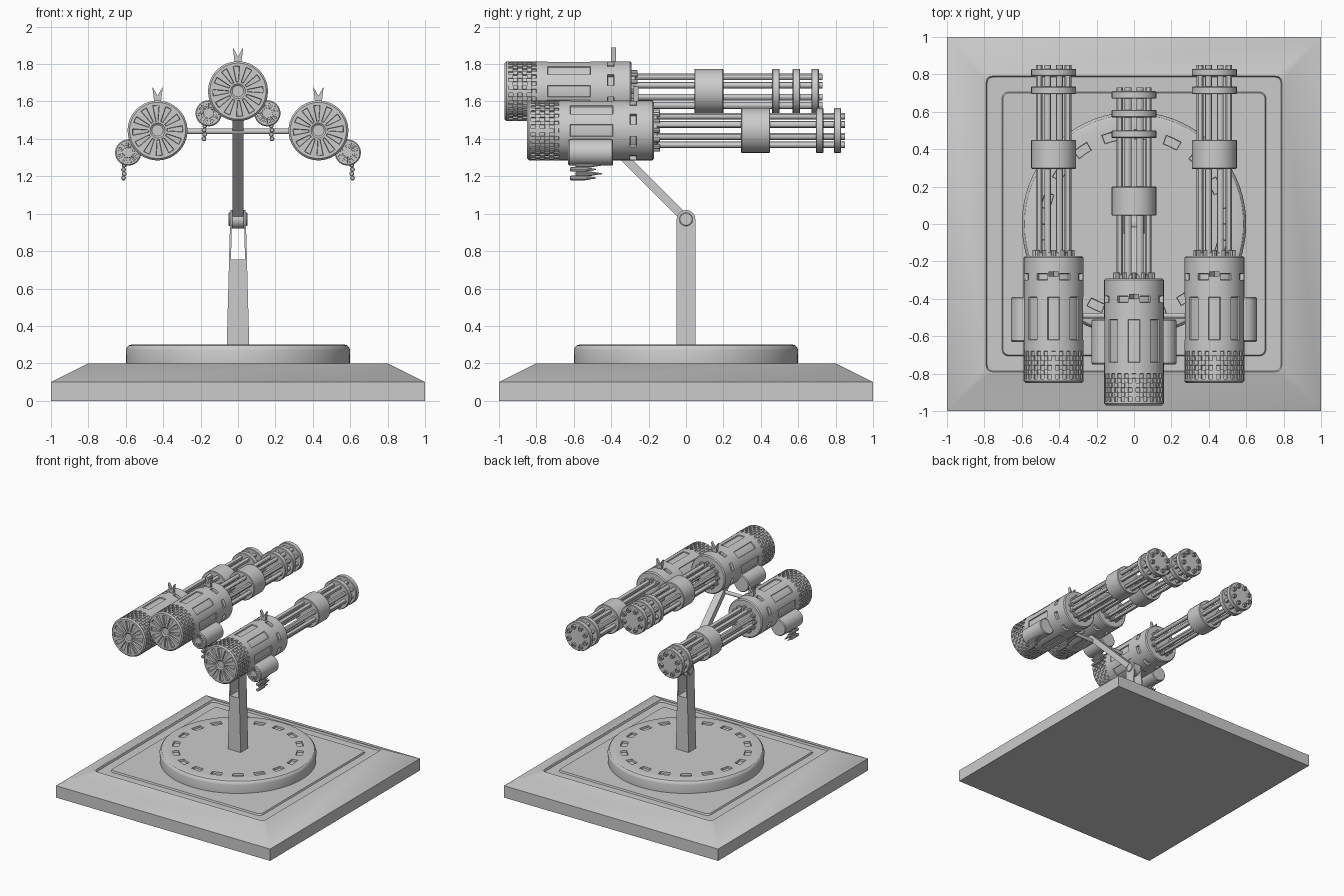
import bpy, bmesh
from math import pi, sin, cos, radians
from mathutils import Matrix, Vector

if "Cube" in bpy.data.objects:
    bpy.data.objects.remove(bpy.data.objects["Cube"])

AXIS = {'x': Matrix.Rotation(pi / 2, 4, 'Y'), 'y': Matrix.Rotation(-pi / 2, 4, 'X'), 'z': Matrix()}


def finish(name, bm):
    bmesh.ops.recalc_face_normals(bm, faces=bm.faces)
    me = bpy.data.meshes.new(name)
    bm.to_mesh(me)
    bm.free()
    ob = bpy.data.objects.new(name, me)
    bpy.context.collection.objects.link(ob)
    return ob


def lathe(name, profile, segs=24, at=(0, 0, 0), axis='z', carve=(), phase=0.0):
    """Spin (radius, height) pairs; carve = (ring, period, width, offset, depth)."""
    bm = bmesh.new()
    m = Matrix.Translation(at) @ AXIS[axis]
    rings = [[bm.verts.new(m @ Vector((r * cos((j + phase) * 2 * pi / segs),
                                       r * sin((j + phase) * 2 * pi / segs), h)))
              for j in range(segs)] for r, h in profile]
    grid = [[bm.faces.new((a[j], a[(j + 1) % segs], b[(j + 1) % segs], b[j])) for j in range(segs)]
            for a, b in zip(rings, rings[1:])]
    bm.faces.new(rings[0])
    bm.faces.new(rings[-1])
    bmesh.ops.recalc_face_normals(bm, faces=bm.faces)
    bm.normal_update()
    for ring, period, width, offset, depth in carve:
        faces = [f for j, f in enumerate(grid[ring]) if (j + offset) % period < width]
        if width == 1:
            bmesh.ops.inset_individual(bm, faces=faces, thickness=0.001, depth=-depth)
        else:
            bmesh.ops.inset_region(bm, faces=faces, thickness=0.002, depth=-depth, use_even_offset=True)
    return finish(name, bm)


def tube(name, r, a, b, at=(0, 0, 0), axis='y', segs=24, bevel=0.004):
    return lathe(name, [(r - bevel, a), (r, a + bevel), (r, b - bevel), (r - bevel, b)], segs, at, axis)


def prism(name, pts, vec):
    """Closed outline swept along a vector."""
    bm = bmesh.new()
    a = [bm.verts.new(p) for p in pts]
    b = [bm.verts.new(Vector(p) + Vector(vec)) for p in pts]
    bm.faces.new(a)
    bm.faces.new(b)
    n = len(a)
    for i in range(n):
        bm.faces.new((a[i], a[(i + 1) % n], b[(i + 1) % n], b[i]))
    return finish(name, bm)


# Base: stepped square plinth with a rounded groove in its top
def rounded_square(h, r, z, n=5):
    return [(sx * 1.0 * (h - r) + r * cos(q + k * pi / 2 / n), sy * (h - r) + r * sin(q + k * pi / 2 / n), z)
            for sx, sy, q in ((1, 1, 0), (-1, 1, pi / 2), (-1, -1, pi), (1, -1, 1.5 * pi))
            for k in range(n + 1)]


bm = bmesh.new()
loops = [[bm.verts.new(p) for p in rounded_square(*s)] for s in
         ((1, 0, 0), (1, 0, .1), (.8, .03, .2), (.79, .03, .2), (.785, .03, .185),
          (.705, .03, .185), (.7, .03, .198))]
for a, b in zip(loops, loops[1:]):
    for i in range(len(a)):
        k = (i + 1) % len(a)
        bm.faces.new((a[i], a[k], b[k], b[i]))
bm.faces.new(loops[0])
bm.faces.new(loops[-1])
bmesh.ops.remove_doubles(bm, verts=bm.verts, dist=1e-5)
finish("base_plinth", bm)

# Turntable with a circle of slots
lathe("turntable", [(.597, .19), (.6, .27), (.595, .285), (.585, .296), (.57, .3), (.505, .3), (.455, .3), (.3, .3)],
      72, carve=[(5, 4, 2, 0, .015)])

# Post, fork plates and pivot
bm = bmesh.new()
low = [bm.verts.new((x * .055, y * .05, .29)) for x, y in ((-1, -1), (1, -1), (1, 1), (-1, 1))]
top = [bm.verts.new((x * .042, y * .05, .755)) for x, y in ((-1, -1), (1, -1), (1, 1), (-1, 1))]
bm.faces.new(low)
bm.faces.new(top)
for i in range(4):
    k = (i + 1) % 4
    bm.faces.new((low[i], low[k], top[k], top[i]))
finish("post_core", bm)
for s in (-1, 1):
    outline = [(-.05, .29), (.05, .29)] + [(.05 * cos(t * pi / 12), .97 + .05 * sin(t * pi / 12)) for t in range(13)]
    prism("fork_plate", [(s * (.06 - .018 * (z - .3) / .67), y, z) for y, z in outline], (-s * .01, 0, 0))
tube("pivot_hub", .05, -.033, .033, (0, 0, .97), 'x')
tube("pivot_pin", .036, -.05, .05, (0, 0, .97), 'x')

# Slanted arm and crossbar
d = Vector((0, -1, 1)).normalized()
n = Vector((0, 1, 1)).normalized() * .023
c = Vector((0, 0, .97))
prism("slanted_arm", [c + n + Vector((sx * .03, 0, 0)) if up else c - n + Vector((sx * .03, 0, 0))
                      for sx, up in ((-1, 1), (1, 1), (1, 0), (-1, 0))], d * .8)
tube("crossbar", .015, -.32, .32, (0, -.49, 1.44), 'x', 16)


# Ammunition pod with a neck to the gun and a hanging cartridge belt
def pod(x, y, z, s):
    at = (x + s * .157, y, z - .118)
    lathe("ammo_pod", [(.015, -.63), (.025, -.63), (.055, -.63), (.064, -.63), (.07, -.624), (.07, -.396), (.064, -.39)],
          32, at, 'y', carve=[(1, 2, 1, 0, .008)])
    u = Vector((s * .8, 0, -.6))
    v = Vector((s * .6, 0, .8)) * .055
    o = Vector((x, y - .61, z))
    prism("pod_neck", [o + u * .1 + v, o + u * .18 + v, o + u * .18 - v, o + u * .1 - v], (0, .2, 0))
    for k in range(4):
        lathe("cartridge", [(.009, -.59), (.013, -.585), (.013, -.51), (.009, -.49), (.003, -.45)], 10,
              (x + s * (.178 + .004 * (k % 2)), y - .03 * (k % 2), z - .185 - k * .023), 'y')
    prism("belt_link", [(x + s * .175, y - .56, z - .17), (x + s * .185, y - .56, z - .17),
                        (x + s * .185, y - .56, z - .265), (x + s * .175, y - .56, z - .265)], (0, .04, 0))


# Rotary gun: carved housing, hub, barrels, clamp, rings and sight
def gun(x, y, z, clamp, rings, pods):
    at = (x, y, z)
    prof = [(.03, -.842), (.04, -.85), (.05, -.85), (.135, -.85), (.15, -.85), (.16, -.84)]
    prof += [(.16, -.83 + .025 * i) for i in range(7)]
    prof += [(.16, h) for h in (-.62, -.39, -.30, -.265, -.18)] + [(.152, -.172), (.12, -.172)]
    carve = [(2, 4, 2, 0, .012), (13, 6, 3, 0, .008), (15, 6, 3, 3, .02)]
    carve += [(6 + i, 2, 1, i % 2, .008) for i in range(6)]
    lathe("gun_housing", prof, 48, at, 'y', carve, -1.5)
    tube("barrel_hub", .098, -.18, -.15, at)
    for k in range(12):
        a = k * pi / 6
        tube("hub_stud", .013, -.18, -.14, (x + .1 * cos(a), y, z + .1 * sin(a)), 'y', 8, .002)
    for k in range(8):
        a = (k + .5) * pi / 4
        lathe("barrel", [(.009, .8), (.009, .85), (.018, .85), (.018, -.17)], 12,
              (x + .083 * cos(a), y, z + .083 * sin(a)), 'y')
    tube("barrel_clamp", .12, clamp, clamp + .155, at, segs=32)
    for r in rings:
        tube("barrel_ring", .12, r, r + .04, at, segs=32)
    prism("sight", [(x + a, y - .28, z + b) for a, b in
                    ((-.018, .15), (.018, .15), (.028, .235), (0, .185), (-.028, .235))], (0, .025, 0))
    for s in pods:
        pod(x, y, z, s)


gun(0, -.12, 1.655, .165, (.58, .69, .79), (-1, 1))
for side in (-1, 1):
    gun(side * .43, 0, 1.445, .295, (.695, .79), (side,))

# Smooth curved surfaces, keep edges sharp
bpy.ops.object.select_all(action='SELECT')
bpy.context.view_layer.objects.active = bpy.data.objects["base_plinth"]
bpy.ops.object.shade_smooth_by_angle(angle=radians(30))
